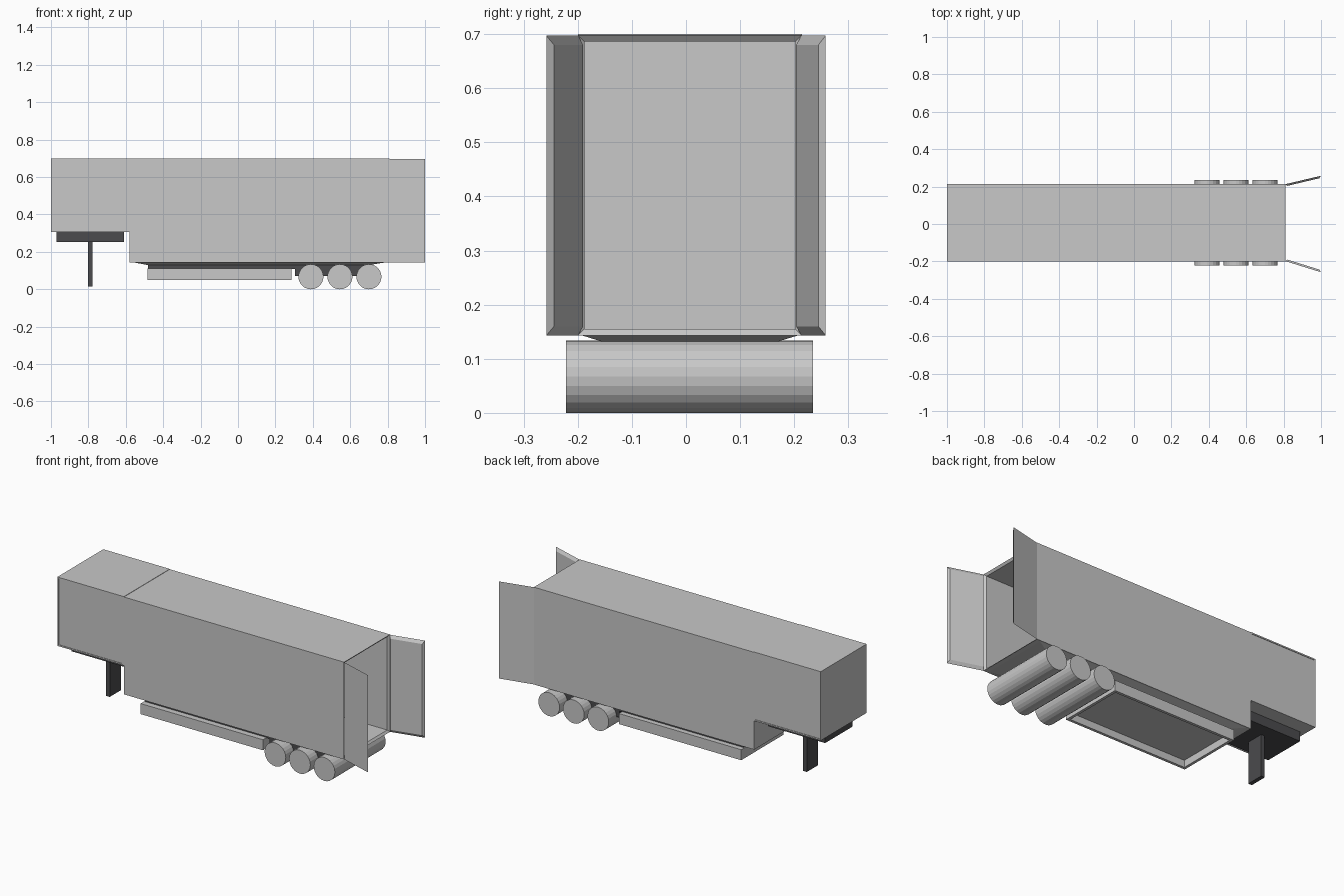
import bpy, bmesh, math
from mathutils import Vector

if "Cube" in bpy.data.objects:
    bpy.data.objects.remove(bpy.data.objects["Cube"])

def material(name, rgb):
    m = bpy.data.materials.new(name)
    m.diffuse_color = (*rgb, 1)
    m.use_nodes = True
    m.node_tree.nodes["Principled BSDF"].inputs["Base Color"].default_value = m.diffuse_color
    return m

LIGHT = material("light grey", (0.58, 0.58, 0.58))
DARK = material("dark grey", (0.07, 0.07, 0.075))
CY = 0.007  # centre line of the trailer

def finish(bm, name, mat):
    bmesh.ops.recalc_face_normals(bm, faces=bm.faces)
    me = bpy.data.meshes.new(name)
    bm.to_mesh(me)
    bm.free()
    me.materials.append(mat)
    ob = bpy.data.objects.new(name, me)
    bpy.context.collection.objects.link(ob)
    return ob

def loft(bm, a, b):
    """Closed solid between two matching rings of points."""
    va, vb = [bm.verts.new(p) for p in a], [bm.verts.new(p) for p in b]
    n = len(va)
    bm.faces.new(va)
    bm.faces.new(vb[::-1])
    for i in range(n):
        bm.faces.new((va[i], vb[i], vb[(i + 1) % n], va[(i + 1) % n]))
    bmesh.ops.recalc_face_normals(bm, faces=bm.faces)
    bm.normal_update()

def rect(x0, x1, y0, y1, z):
    return [(x0, y0, z), (x1, y0, z), (x1, y1, z), (x0, y1, z)]

def box_bm(x0, x1, y0, y1, z0, z1):
    bm = bmesh.new()
    loft(bm, rect(x0, x1, y0, y1, z0), rect(x0, x1, y0, y1, z1))
    return bm

def recess(bm, direction, rim, depth, bevel=0.0):
    """Inset the faces looking along a direction, then sink them."""
    faces = [f for f in bm.faces if f.normal.dot(Vector(direction)) > 0.99]
    bmesh.ops.inset_region(bm, faces=faces, thickness=rim, depth=-bevel)
    r = bmesh.ops.extrude_face_region(bm, geom=faces)
    verts = [v for v in r["geom"] if isinstance(v, bmesh.types.BMVert)]
    bmesh.ops.translate(bm, vec=Vector(direction) * -depth, verts=verts)
    bmesh.ops.delete(bm, geom=faces, context='FACES')

# Main cargo body, hollow and open at the rear
bm = box_bm(-0.58, 0.81, -0.2, 0.214, 0.143, 0.698)
recess(bm, (1, 0, 0), 0.017, 1.35, 0.01)
finish(bm, "cargo_body", LIGHT)

# Raised front section with shallow side panels
bm = box_bm(-1.0, -0.58, -0.2, 0.214, 0.307, 0.7)
for d in ((0, -1, 0), (0, 1, 0)):
    recess(bm, d, 0.011, 0.003)
finish(bm, "front_section", LIGHT)

# Open rear doors with a bevelled inner edge
for s, name in ((-1, "left_rear_door"), (1, "right_rear_door")):
    hinge = Vector((0.81, CY + s * 0.206, 0))
    along = Vector((1.0, s * 0.258, 0)) - hinge
    inward = Vector((along.y, -along.x, 0)).normalized() * s * 0.011
    def ring(a, b, z0, z1, off):
        p, q = hinge + along * a + off, hinge + along * b + off
        return [(p.x, p.y, z0), (q.x, q.y, z0), (q.x, q.y, z1), (p.x, p.y, z1)]
    bm = bmesh.new()
    loft(bm, ring(0, 1, 0.143, 0.697, Vector()),
         ring(0.03, 0.94, 0.16, 0.68, inward))
    finish(bm, name, LIGHT)

# Tapered underside and chassis strip
bm = bmesh.new()
loft(bm, rect(-0.56, 0.79, -0.195, 0.21, 0.144),
     rect(-0.49, 0.71, -0.153, 0.167, 0.131))
finish(bm, "tapered_underside", LIGHT)
finish(box_bm(-0.48, 0.68, -0.152, 0.166, 0.108, 0.132), "chassis", DARK)
finish(box_bm(0.305, 0.66, -0.15, 0.164, 0.07, 0.11), "axle_mount", DARK)

# Side skirt tray, hollow underneath
bm = box_bm(-0.485, 0.287, -0.185, 0.195, 0.05, 0.11)
recess(bm, (0, 0, -1), 0.022, 0.04)
finish(bm, "skirt_tray", LIGHT)

# Coupling plate and support leg
finish(box_bm(-0.97, -0.61, -0.117, 0.131, 0.253, 0.309), "coupling_plate", DARK)
finish(box_bm(-0.802, -0.779, -0.043, 0.057, 0.015, 0.255), "support_leg", DARK)

# Three full-width wheel rollers
for i in range(3):
    x, r, n = 0.39 + 0.155 * i, 0.067, 24
    pts = [(x + r * math.sin(k * math.tau / n), r - r * math.cos(k * math.tau / n)) for k in range(n)]
    bm = bmesh.new()
    loft(bm, [(a, -0.222, b) for a, b in pts], [(a, 0.235, b) for a, b in pts])
    finish(bm, f"wheel_roller_{i + 1}", LIGHT)
